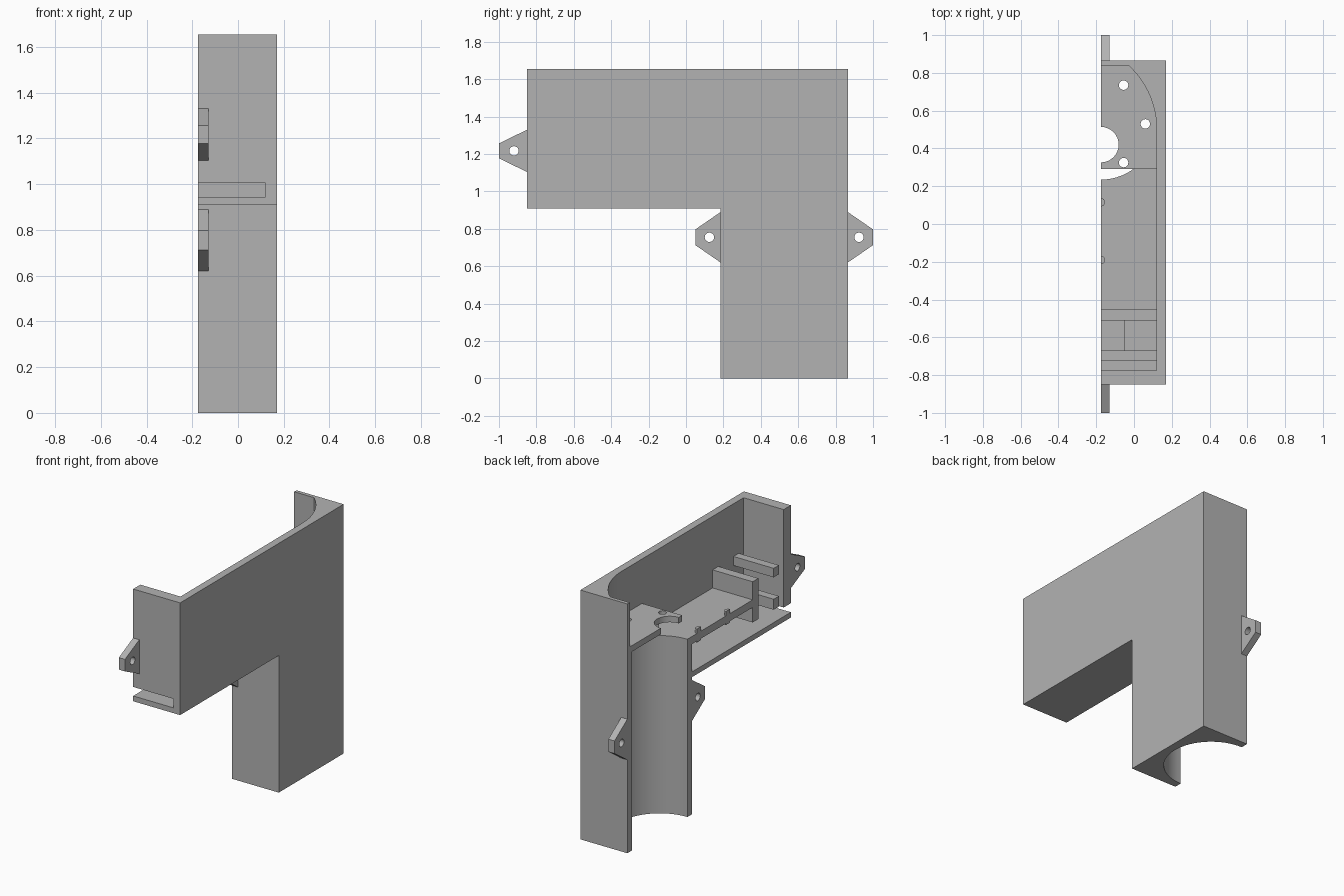
import bpy, bmesh
from math import sin, cos, pi, radians

cube = bpy.data.objects.get("Cube")
if cube:
    bpy.data.objects.remove(cube, do_unlink=True)

grey = bpy.data.materials.new("plain grey")
grey.use_nodes = True
GREY = (0.45, 0.45, 0.45, 1)
grey.diffuse_color = GREY
grey.node_tree.nodes["Principled BSDF"].inputs["Base Color"].default_value = GREY

OPEN = -0.175   # open side of the half shell
OUT = 0.17      # outer face
IN = 0.12       # inner face of the side wall


def prism(name, points, axis, lo, hi):
    """Extrude a 2D outline along x (points are y,z) or z (points are x,y)."""
    bm = bmesh.new()
    place = (lambda p: (lo, *p)) if axis == "x" else (lambda p: (*p, lo))
    face = bm.faces.new([bm.verts.new(place(p)) for p in points])
    new = bmesh.ops.extrude_face_region(bm, geom=[face])["geom"]
    step = (hi - lo, 0, 0) if axis == "x" else (0, 0, hi - lo)
    bmesh.ops.translate(bm, vec=step, verts=[v for v in new if isinstance(v, bmesh.types.BMVert)])
    bmesh.ops.recalc_face_normals(bm, faces=bm.faces)
    mesh = bpy.data.meshes.new(name)
    bm.to_mesh(mesh)
    bm.free()
    mesh.materials.append(grey)
    obj = bpy.data.objects.new(name, mesh)
    bpy.context.collection.objects.link(obj)
    return obj


def box(name, x, y, z):
    return prism(name, [(x[0], y[0]), (x[1], y[0]), (x[1], y[1]), (x[0], y[1])], "z", *z)


def arc(cx, cy, r, start=0, end=2 * pi, n=32):
    count = n if end - start >= 2 * pi else n + 1
    return [(cx + r * cos(start + (end - start) * i / n),
             cy + r * sin(start + (end - start) * i / n)) for i in range(count)]


def cut(obj, cutter):
    mod = obj.modifiers.new("cut", "BOOLEAN")
    mod.operation, mod.solver, mod.object = "DIFFERENCE", "EXACT", cutter
    graph = bpy.context.evaluated_depsgraph_get()
    mesh = bpy.data.meshes.new_from_object(obj.evaluated_get(graph))
    obj.modifiers.clear()
    obj.data = mesh
    bpy.data.objects.remove(cutter, do_unlink=True)


def smooth(obj):
    bpy.ops.object.select_all(action="DESELECT")
    obj.select_set(True)
    bpy.context.view_layer.objects.active = obj
    bpy.ops.object.shade_smooth_by_angle(angle=radians(30))


# L-shaped shell
shell = prism("shell", [(-0.85, 0.91), (0.185, 0.91), (0.185, 0), (0.865, 0),
                        (0.865, 1.655), (-0.85, 1.655)], "x", OPEN, OUT)
X = (-0.3, IN)

# upper cavity with a rounded back corner
rounded = arc(-0.34, 0.5, 0.46, 0, radians(47.6), 20)
cut(shell, prism("cutter", [(X[0], -0.775), (IN, -0.775)] + rounded + [(X[0], 0.84)],
                 "z", 1.36, 1.8))
# space above the platform, front pocket, space below the platform, front slot
cut(shell, box("cutter", X, (-0.775, 0.29), (1.18, 1.5)))
cut(shell, box("cutter", X, (-0.775, -0.45), (0.945, 1.3)))
cut(shell, box("cutter", X, (-0.6, 0.185), (0.945, 1.13)))
cut(shell, box("cutter", X, (-1, -0.7), (0.945, 1.005)))
# round bore through the leg
cut(shell, prism("cutter", arc(OPEN, 0.525, 0.29, n=64), "z", -0.2, 1.32))
# centre notch and screw holes of the mounting plate
cut(shell, prism("cutter", arc(OPEN, 0.42, 0.094), "z", 1.25, 1.45))
for x, y in [(-0.055, 0.735), (0.06, 0.53), (-0.055, 0.325)]:
    cut(shell, prism("cutter", arc(x, y, 0.025, n=20), "z", 1.25, 1.45))
smooth(shell)

# dividers and rails in the front pocket
ROOT = (OPEN, IN + 0.01)
box("platform_end_wall", ROOT, (-0.51, -0.45), (1.03, 1.3))
box("upper_rail", ROOT, (-0.725, -0.67), (1.245, 1.305))
box("lower_rail", ROOT, (-0.725, -0.67), (1.03, 1.1))
box("rail_bridge", (-0.05, ROOT[1]), (-0.68, -0.5), (1.03, 1.1))

# pegs on the platform edge
for i, y in enumerate((0.115, -0.19)):
    peg = prism(f"peg_{i + 1}", arc(OPEN, y, 0.022, -pi / 2, pi / 2, 12), "z", 1.12, 1.21)
    smooth(peg)


# tapered screw ears
def ear(name, root, tip, hole, z, half_root, half_tip):
    obj = prism(name, [(root, z - half_root), (tip, z - half_tip),
                       (tip, z + half_tip), (root, z + half_root)], "x", OPEN, -0.13)
    cut(obj, prism("cutter", arc(hole, z, 0.025, n=20), "x", -0.3, 0))
    smooth(obj)


ear("front_ear", -0.85, -1, -0.92, 1.217, 0.113, 0.04)
ear("leg_front_ear", 0.185, 0.05, 0.125, 0.755, 0.135, 0.042)
ear("leg_back_ear", 0.865, 1, 0.925, 0.755, 0.135, 0.042)
